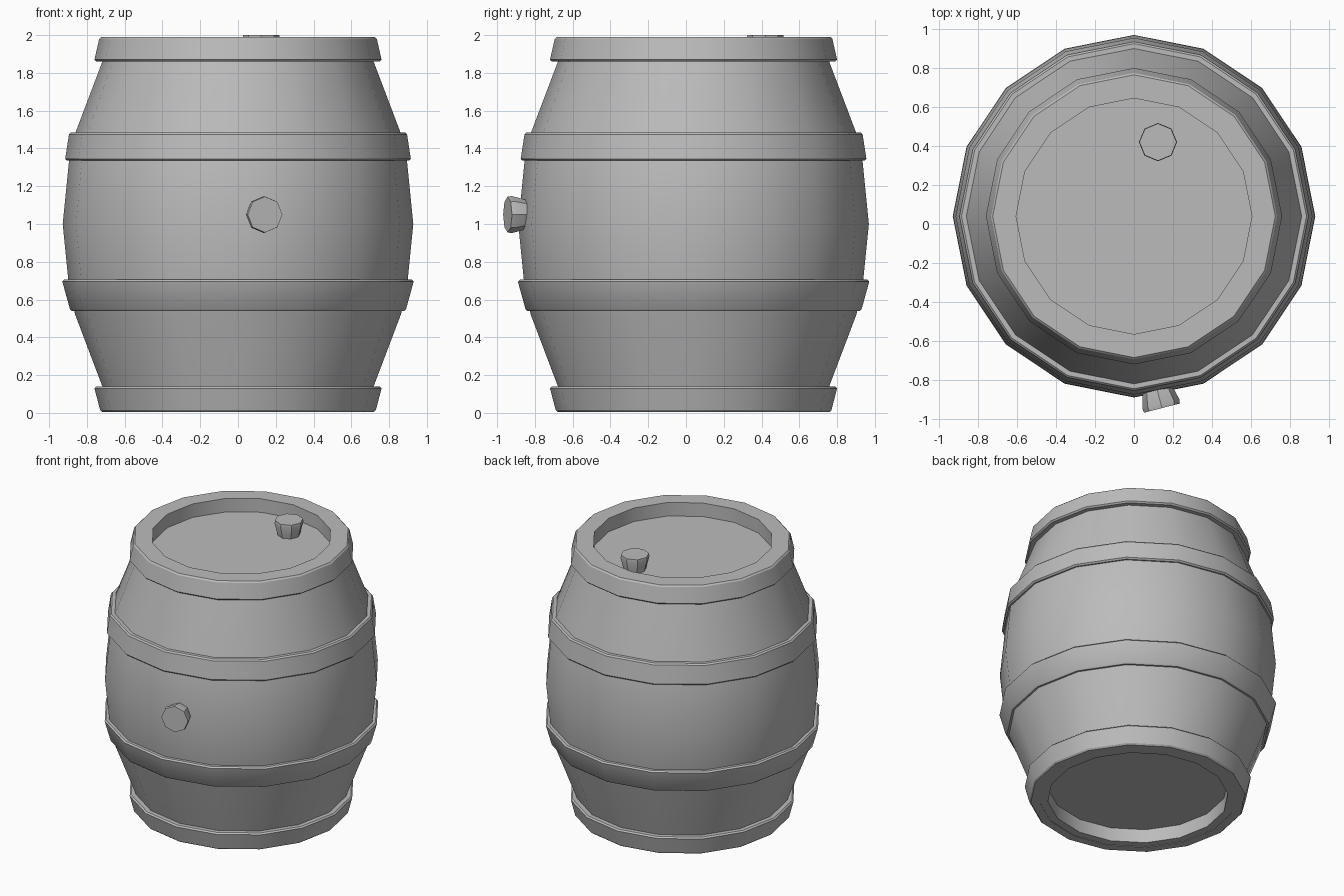
import bpy, bmesh, math
from mathutils import Vector

if "Cube" in bpy.data.objects:
    bpy.data.objects.remove(bpy.data.objects["Cube"], do_unlink=True)

SIDES = 16
AXIS_Y = 0.04

grey = bpy.data.materials.new("plain grey")
grey.use_nodes = True
GREY = (0.5, 0.5, 0.5, 1)
grey.diffuse_color = GREY
grey.node_tree.nodes["Principled BSDF"].inputs["Base Color"].default_value = GREY


def lathe(name, profile, sides=SIDES, closed=False):
    """Spin (radius, z) points around z; open profiles get flat end caps."""
    bm = bmesh.new()
    rings = [[bm.verts.new((r * math.cos(a), r * math.sin(a), z))
              for a in (2 * math.pi * i / sides for i in range(sides))]
             for r, z in profile]
    pairs = list(zip(rings, rings[1:]))
    if closed:
        pairs.append((rings[-1], rings[0]))
    else:
        bm.faces.new(rings[0])
        bm.faces.new(rings[-1])
    for low, high in pairs:
        for i in range(sides):
            j = (i + 1) % sides
            bm.faces.new((low[i], low[j], high[j], high[i]))
    bmesh.ops.recalc_face_normals(bm, faces=bm.faces)
    mesh = bpy.data.meshes.new(name)
    bm.to_mesh(mesh)
    bm.free()
    mesh.materials.append(grey)
    obj = bpy.data.objects.new(name, mesh)
    bpy.context.collection.objects.link(obj)
    obj.location.y = AXIS_Y
    bpy.ops.object.select_all(action="DESELECT")
    obj.select_set(True)
    bpy.context.view_layer.objects.active = obj
    bpy.ops.object.shade_smooth_by_angle(angle=math.radians(30))
    return obj


def hoop(name, z0, z1, r0, r1, inner0, inner1):
    """Band with a small chamfer on both outer edges."""
    c = 0.01
    lathe(name, [(inner0, z0), (r0 - c, z0), (r0, z0 + c),
                 (r1, z1 - c), (r1 - c, z1), (inner1, z1)], closed=True)


def plug(name, base, direction):
    """Tapered eight-sided stopper."""
    obj = lathe(name, [(0.075, 0), (0.098, 0.09), (0.095, 0.113)], sides=8)
    obj.location = base
    obj.rotation_mode = "QUATERNION"
    obj.rotation_quaternion = Vector(direction).to_track_quat("Z", "Y")


# Barrel body: recessed floor, rim, bulging staves, rim, recessed lid
half = [(0.605, 0.89), (0.605, 0.99), (0.685, 0.99), (0.718, 0.86),
        (0.862, 0.48), (0.893, 0.35)]
body = [(r, 1 - h) for r, h in half] + [(0.928, 1)]
body += [(r, 1 + h) for r, h in reversed(half)]
lathe("barrel_body", body)

# Metal hoops
hoop("bottom_hoop", 0.005, 0.14, 0.73, 0.76, 0.66, 0.70)
hoop("lower_hoop", 0.54, 0.705, 0.89, 0.93, 0.83, 0.87)
hoop("upper_hoop", 1.335, 1.485, 0.915, 0.895, 0.87, 0.84)
hoop("top_hoop", 1.86, 1.99, 0.76, 0.735, 0.70, 0.66)

# Stoppers in the lid and in the front
plug("lid_stopper", (0.123, 0.42, 1.887), (0, 0, 1))
plug("front_stopper", (0.115, -0.835, 1.05), (0.25, -0.97, 0))
